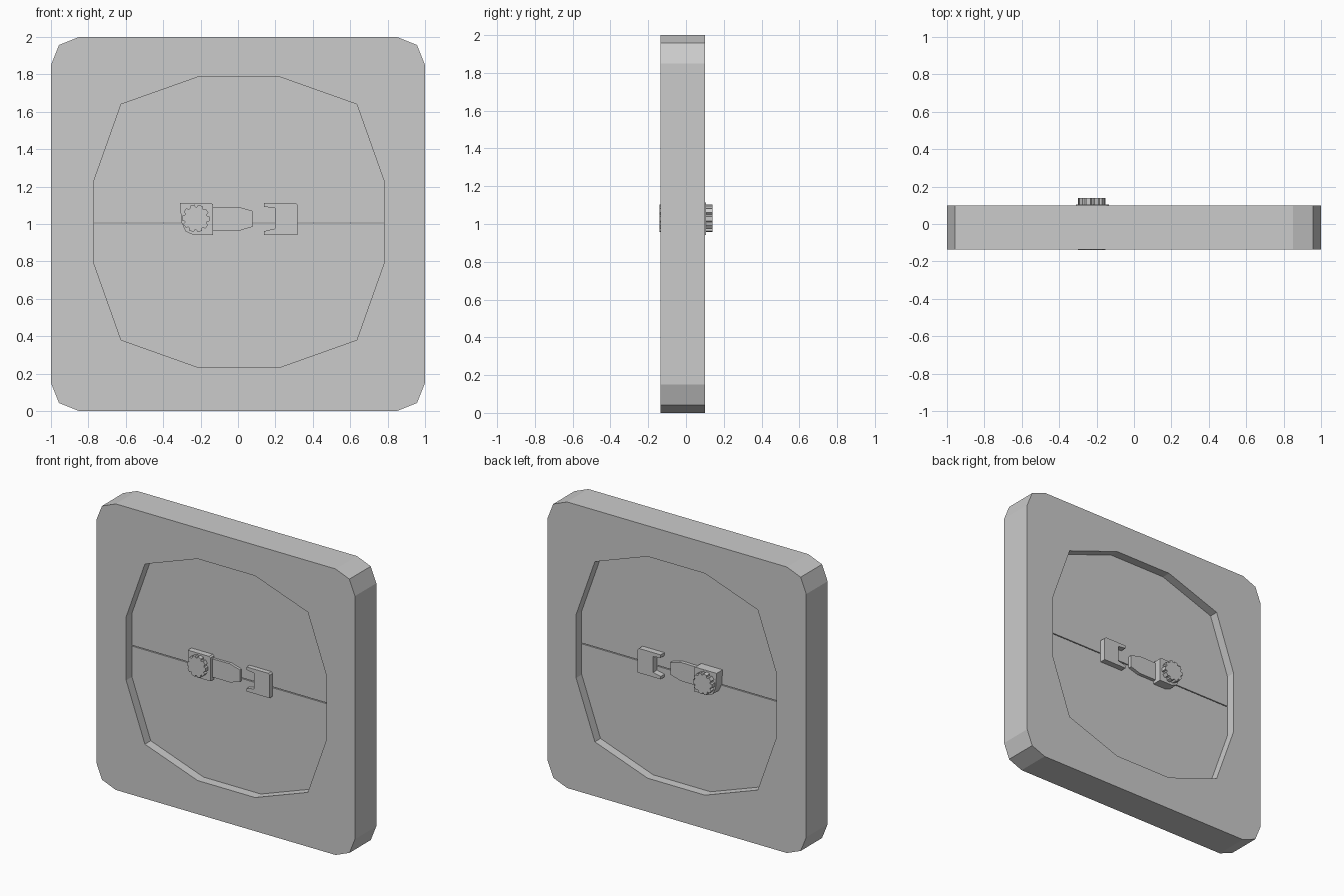
import bpy, bmesh, math

if "Cube" in bpy.data.objects:
    bpy.data.objects.remove(bpy.data.objects["Cube"])


def finish(name, bm):
    bmesh.ops.recalc_face_normals(bm, faces=bm.faces)
    mesh = bpy.data.meshes.new(name)
    bm.to_mesh(mesh)
    bm.free()
    obj = bpy.data.objects.new(name, mesh)
    bpy.context.collection.objects.link(obj)
    return obj


def prism(name, profile, y0, y1):
    """Extrude an x/z profile between two depths."""
    bm = bmesh.new()
    a = [bm.verts.new((x, y0, z)) for x, z in profile]
    b = [bm.verts.new((x, y1, z)) for x, z in profile]
    bm.faces.new(a)
    bm.faces.new(b)
    n = len(a)
    for i in range(n):
        j = (i + 1) % n
        bm.faces.new((a[i], a[j], b[j], b[i]))
    return finish(name, bm)


def ring(name, outer, inner, y0, y1):
    """Closed frame between two profiles with equal point counts."""
    bm = bmesh.new()
    loops = [[bm.verts.new((x, y, z)) for x, z in p]
             for p, y in ((outer, y0), (outer, y1), (inner, y1), (inner, y0))]
    n = len(outer)
    for k in range(4):
        a, b = loops[k], loops[(k + 1) % 4]
        for i in range(n):
            j = (i + 1) % n
            bm.faces.new((a[i], a[j], b[j], b[i]))
    return finish(name, bm)


def four_way(quarter, cx, cz):
    """Mirror one quadrant of points into a full outline."""
    half = quarter + [(-x, z) for x, z in reversed(quarter)]
    full = half + [(-x, -z) for x, z in half]
    return [(cx + x, cz + z) for x, z in full]


FRONT, BACK = -0.136, 0.10
PANEL_FRONT, PANEL_BACK = -0.072, 0.038

# Square frame with clipped corners and a twelve-sided opening
outer = four_way([(1, 0.85), (0.957, 0.957), (0.85, 1)], 0, 1)
opening = four_way([(0.775, 0.222), (0.63, 0.63), (0.222, 0.775)], 0.005, 1.01)
ring("frame", outer, opening, FRONT, BACK)

# Two hatch halves separated by a thin seam
seam = 0.003
upper = [(0.78, 1.006 + seam)] + opening[:6] + [(-0.77, 1.006 + seam)]
lower = [(-0.77, 1.006 - seam)] + opening[6:] + [(0.78, 1.006 - seam)]
prism("upper_hatch", upper, PANEL_FRONT, PANEL_BACK)
prism("lower_hatch", lower, PANEL_FRONT, PANEL_BACK)

# Latch profiles
base = [(-0.31, 1.113), (-0.145, 1.113), (-0.134, 1.105), (-0.134, 0.942),
        (-0.24, 0.942), (-0.28, 0.96), (-0.303, 1.01)]
bolt = [(-0.134, 1.09), (0.0, 1.092), (0.077, 1.07), (0.077, 0.985),
        (0.0, 0.962), (-0.134, 0.962)]
keeper = [(0.14, 1.113), (0.308, 1.113), (0.318, 1.103), (0.318, 0.942),
          (0.14, 0.942), (0.14, 0.962), (0.198, 0.975), (0.198, 1.085),
          (0.14, 1.092)]

# Scalloped turning knob
knob = []
teeth = 10
for i in range(teeth):
    for offset, radius in ((-0.32, 0.074), (0.22, 0.074), (0.34, 0.062), (0.56, 0.062)):
        a = 2 * math.pi * (i + offset) / teeth
        knob.append((-0.225 + radius * math.cos(a), 1.03 + radius * math.sin(a)))

# Same latch set on the front and the back
sides = (("front", PANEL_FRONT, -0.09, -0.105, -0.112, -0.14),
         ("back", PANEL_BACK, 0.062, 0.08, 0.105, 0.14))
for side, panel, bolt_y, keeper_y, base_y, knob_y in sides:
    prism(side + "_latch_base", base, panel, base_y)
    prism(side + "_latch_bolt", bolt, panel, bolt_y)
    prism(side + "_latch_keeper", keeper, panel, keeper_y)
    prism(side + "_latch_knob", knob, base_y, knob_y)
